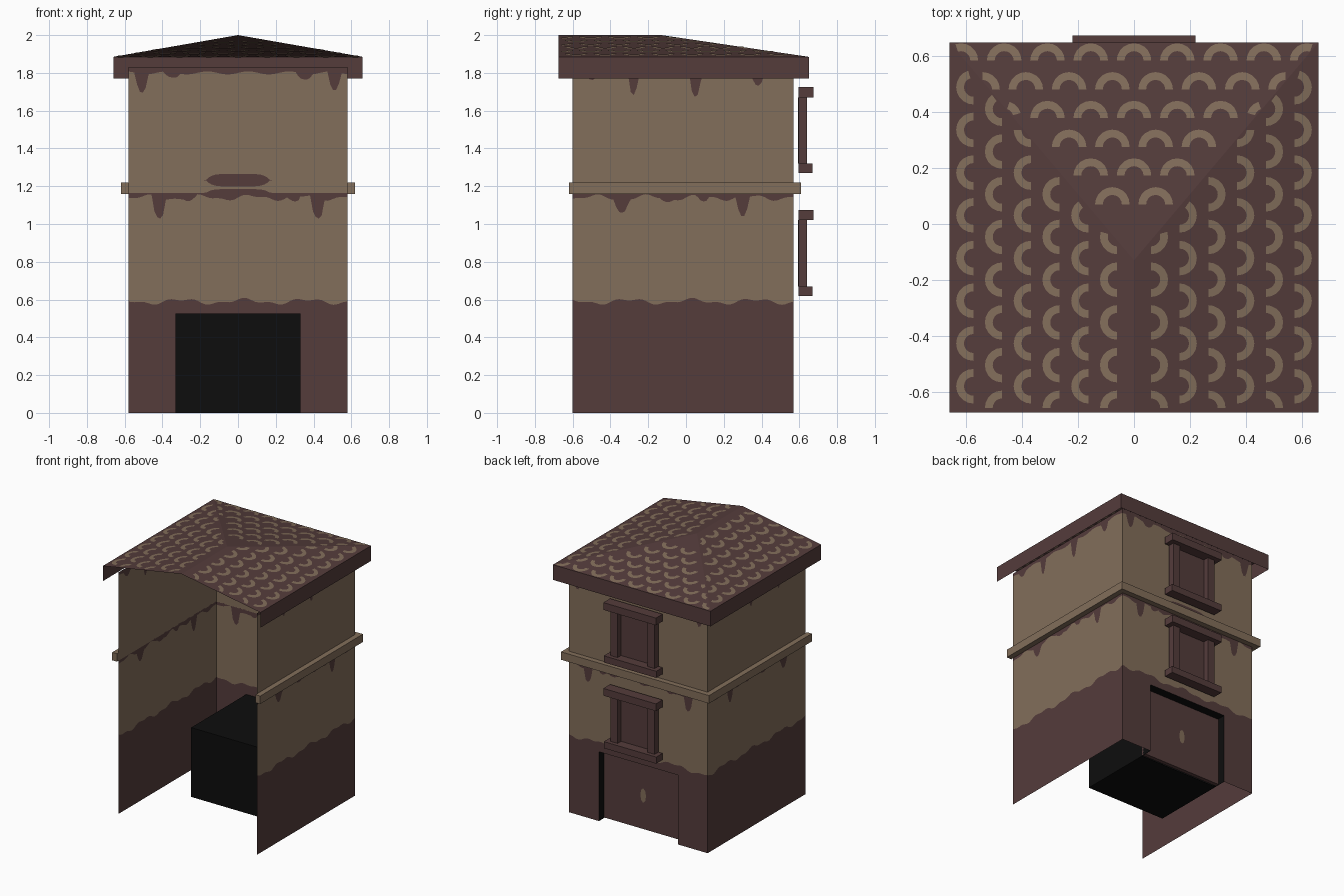
import bpy, math

if "Cube" in bpy.data.objects:
    bpy.data.objects.remove(bpy.data.objects["Cube"])

def mat(name, c):
    m = bpy.data.materials.new(name)
    m.diffuse_color = (*c, 1)
    m.use_nodes = True
    m.node_tree.nodes["Principled BSDF"].inputs["Base Color"].default_value = m.diffuse_color
    return m

BROWN = mat("dark_brown", (0.089, 0.045, 0.044))
TAN = mat("weathered_tan", (0.225, 0.156, 0.103))
BLACK = mat("black", (0.004, 0.004, 0.004))

def mesh(name, verts, faces, mats, idx=None):
    me = bpy.data.meshes.new(name)
    me.from_pydata(verts, [], faces)
    for m in mats:
        me.materials.append(m)
    if idx:
        me.polygons.foreach_set("material_index", idx)
    ob = bpy.data.objects.new(name, me)
    bpy.context.collection.objects.link(ob)
    return ob

def box(name, x0, x1, y0, y1, z0, z1, m, skip=()):
    v = [(x, y, z) for x in (x0, x1) for y in (y0, y1) for z in (z0, z1)]
    f = {"left": (0, 1, 3, 2), "right": (4, 6, 7, 5), "front": (0, 4, 5, 1),
         "back": (2, 3, 7, 6), "bottom": (0, 2, 6, 4), "top": (1, 5, 7, 3)}
    return mesh(name, v, [f[k] for k in f if k not in skip], [m])

# painted walls: columns of quads with wavy colour boundaries
def drip(u, spots):
    return max([d * math.sqrt(max(0, 1 - ((u - c) / w) ** 2)) for c, w, d in spots] + [0])

def wall(name, u0, u1, place, belt, top, back=False):
    us = [u0 + (u1 - u0) * i / 76 for i in range(77)]
    if back:
        us = sorted(us + [-0.33, 0.33])
    verts, faces, idx = [], [], []
    def bands(u):
        low = 0.59 + 0.012 * math.sin(u * 19 + 1) + 0.007 * math.sin(u * 47)
        b = 1.14 + 0.012 * math.sin(u * 23) + 0.006 * math.sin(u * 51) - drip(u, belt)
        t = 1.80 + 0.008 * math.sin(u * 29) - drip(u, top)
        # stain below the upper window sill on the back wall
        s = 0.033 * max(0, 1 - (u / 0.17) ** 6) if back else 0
        return [low, b, 1.165 + s * 0.6, 1.232 - s, 1.232 + s, t, 1.83]
    for a, c in zip(us, us[1:]):
        start = 0.525 if back and abs((a + c) / 2) < 0.33 else 0
        A, C = [start] + bands(a), [start] + bands(c)
        for k in range(7):
            if A[k + 1] - A[k] < 1e-5 and C[k + 1] - C[k] < 1e-5:
                continue
            n = len(verts)
            verts += [place(a, A[k]), place(c, C[k]), place(c, C[k + 1]), place(a, A[k + 1])]
            faces.append((n, n + 1, n + 2, n + 3))
            idx.append((0, 1, 0, 1, 0, 1, 0)[k])
    mesh(name, verts, faces, [BROWN, TAN], idx)

side_belt = [(-0.34, 0.035, 0.075), (0.3, 0.03, 0.11), (0.09, 0.03, 0.025), (-0.1, 0.03, 0.02)]
side_top = [(-0.28, 0.025, 0.11), (0.05, 0.03, 0.135), (0.38, 0.03, 0.06), (-0.5, 0.03, 0.03)]
wall("right_wall", -0.6, 0.57, lambda u, z: (0.58, u, z), side_belt, side_top)
wall("left_wall", 0.57, -0.6, lambda u, z: (-0.58, u, z), side_belt, side_top)
wall("back_wall", 0.58, -0.58, lambda u, z: (u, 0.57, z),
     [(-0.42, 0.035, 0.11), (0.42, 0.035, 0.11), (0.3, 0.03, 0.03), (-0.25, 0.03, 0.02)],
     [(-0.51, 0.03, 0.1), (0.51, 0.03, 0.1), (-0.35, 0.04, 0.03), (0.35, 0.04, 0.03)], True)

# ledge around the three walls
for s, n in ((1, "right"), (-1, "left")):
    x = sorted((0.58 * s, 0.62 * s))
    box(n + "_ledge", x[0], x[1], -0.62, 0.61, 1.16, 1.22, TAN)
box("back_ledge", -0.58, 0.58, 0.57, 0.61, 1.16, 1.22, TAN)

# black entrance box with recessed door
box("entrance_box", -0.33, 0.33, -0.09, 0.57, 0, 0.525, BLACK, ("back", "bottom"))
mesh("entrance_floor", [(-0.33, -0.09, 0), (0.33, -0.09, 0), (0.33, 0.48, 0), (-0.33, 0.48, 0)],
     [(3, 2, 1, 0)], [BLACK])
box("door", -0.33, 0.33, 0.48, 0.51, 0.005, 0.52, BROWN)
ring = [(0.024 * math.cos(t), 0.513, 0.26 + 0.055 * math.sin(t))
        for t in [-i * math.tau / 8 for i in range(8)]]
mesh("door_mark", ring, [tuple(range(8))], [TAN])

# windows on the back wall
for z, n in ((0.62, "lower"), (1.27, "upper")):
    box(n + "_window_sill", -0.22, 0.22, 0.595, 0.67, z, z + 0.05, BROWN)
    box(n + "_window_lintel", -0.22, 0.22, 0.595, 0.675, z + 0.4, z + 0.455, BROWN)
    box(n + "_window_pane", -0.16, 0.16, 0.592, 0.598, z + 0.05, z + 0.4, BROWN)
    for s in (-1, 1):
        x = sorted((0.125 * s, 0.185 * s))
        box(n + "_window_post", x[0], x[1], 0.595, 0.64, z + 0.05, z + 0.4, BROWN)

# hipped roof, open at the front, with hanging eaves
X, Y0, Y1, H = 0.66, -0.675, 0.65, 1.885
rv = [(-X, Y0, H), (X, Y0, H), (X, Y1, H), (-X, Y1, H), (0, Y0, 2), (0, -0.13, 2)]
rv += [(x, y, 1.77) for x, y, z in rv[:4]]
mesh("roof", rv, [(1, 2, 5, 4), (3, 0, 4, 5), (2, 3, 5),
                  (7, 8, 2, 1), (8, 9, 3, 2), (9, 6, 0, 3)], [BROWN])

# painted scallop tiles on each slope
def side_z(x, y): return 2 - 0.115 * abs(x) / 0.66
def back_z(x, y): return 2 - 0.115 * (y + 0.13) / 0.78

tv, tf = [], []
def scallop(cx, cy, ang, own, other):
    N = 10
    for i in range(N):
        quad = []
        for t, r in ((i, 0.034), (i, 0.062), (i + 1, 0.062), (i + 1, 0.034)):
            a = ang - math.pi / 2 + math.pi * t / N
            quad.append((cx + r * math.cos(a), cy + r * math.sin(a)))
        if any(own(*p) > other(*p) or abs(p[0]) > X or p[1] < Y0 or p[1] > Y1 for p in quad):
            continue
        for off in (0.003, -0.003):
            n = len(tv)
            tv.extend((x, y, own(x, y) + off) for x, y in quad)
            q = (n, n + 1, n + 2, n + 3)
            tf.append(q if off > 0 else q[::-1])

for row in range(6):
    stag = 0.0775 * (row % 2)
    d = 0.575 - 0.103 * row
    for k in range(-5, 6):
        scallop(0.155 * k + stag, d + 0.01, math.pi / 2, back_z, side_z)
    for k in range(9):
        y = 0.49 - 0.153 * k - stag
        scallop(d, y, 0, side_z, back_z)
        scallop(-d, y, math.pi, side_z, back_z)
mesh("roof_scallops", tv, tf, [TAN])
